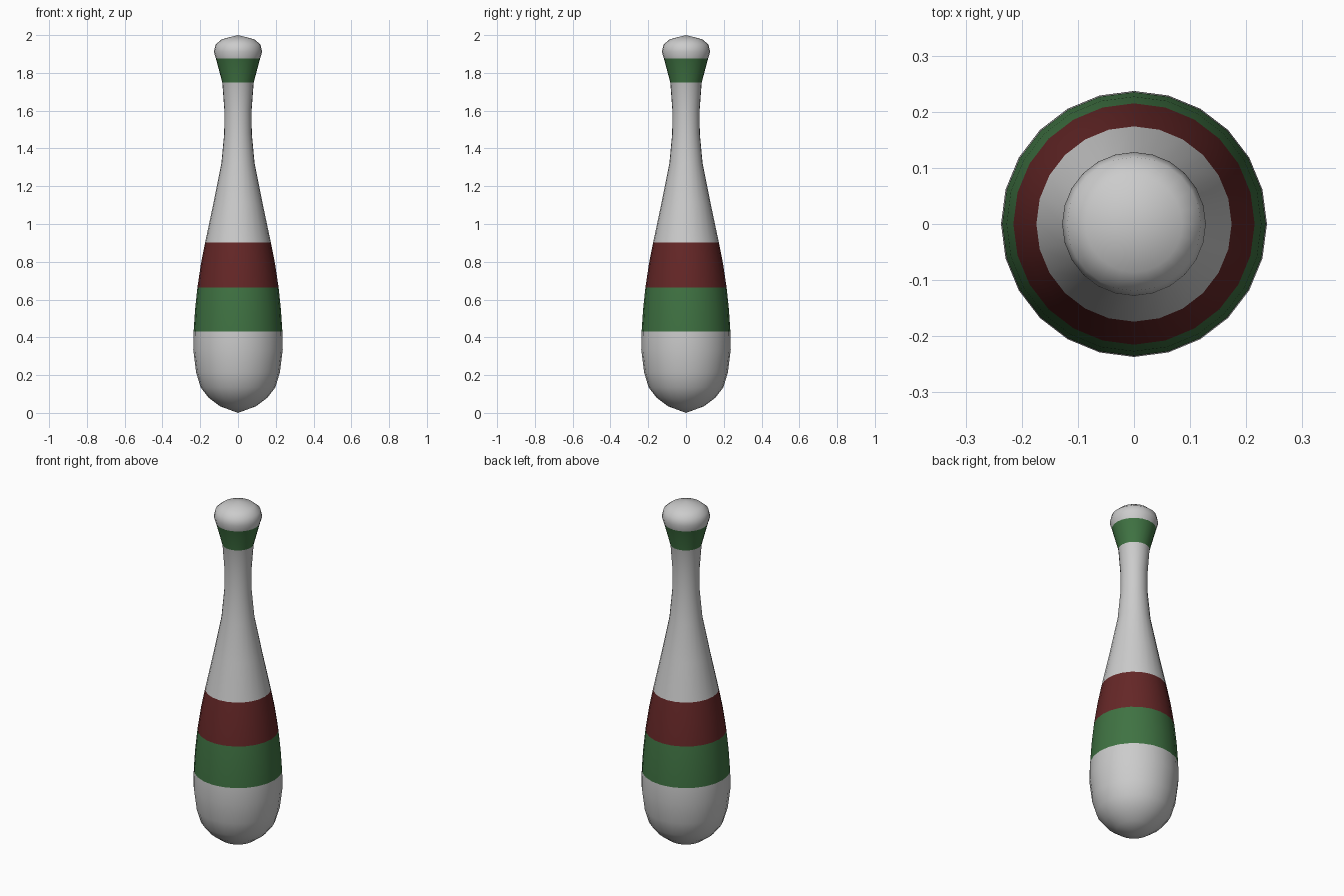
import bpy, bmesh
from math import cos, sin, tau

if "Cube" in bpy.data.objects:
    bpy.data.objects.remove(bpy.data.objects["Cube"])

SIDES = 24


def material(name, rgb):
    m = bpy.data.materials.new(name)
    m.diffuse_color = (*rgb, 1)
    m.use_nodes = True
    m.node_tree.nodes["Principled BSDF"].inputs["Base Color"].default_value = m.diffuse_color
    return m


white = material("white_paint", (0.8, 0.8, 0.8))
green = material("green_paint", (0.05, 0.17, 0.055))
red = material("red_paint", (0.13, 0.02, 0.02))

# Club outline as (radius, height), bottom to top
profile = [(0, 0), (0.095, 0.035), (0.155, 0.08), (0.198, 0.135), (0.222, 0.215),
           (0.237, 0.335), (0.235, 0.43), (0.227, 0.55), (0.215, 0.664),
           (0.196, 0.79), (0.174, 0.902), (0.13, 1.11), (0.088, 1.32),
           (0.073, 1.48), (0.072, 1.60), (0.083, 1.749), (0.117, 1.876),
           (0.128, 1.912), (0.119, 1.95), (0.086, 1.978), (0, 2)]

# Painted bands as (bottom, top, material slot)
bands = [(0.43, 0.664, 1), (0.664, 0.902, 2), (1.749, 1.876, 1)]


def slot_at(z):
    return next((s for lo, hi, s in bands if lo < z < hi), 0)


# Juggling club: lathe the outline, painting each ring of faces
bm = bmesh.new()
rings = [[bm.verts.new((r * cos(tau * i / SIDES), r * sin(tau * i / SIDES), z))
          for i in range(SIDES if r else 1)] for r, z in profile]
for (_, z0), (_, z1), low, high in zip(profile, profile[1:], rings, rings[1:]):
    for i in range(SIDES):
        j = (i + 1) % SIDES
        corners = [low[i % len(low)], low[j % len(low)],
                   high[j % len(high)], high[i % len(high)]]
        face = bm.faces.new(list(dict.fromkeys(corners)))
        face.smooth = True
        face.material_index = slot_at((z0 + z1) / 2)

mesh = bpy.data.meshes.new("club")
bm.to_mesh(mesh)
bm.free()
for m in (white, green, red):
    mesh.materials.append(m)
club = bpy.data.objects.new("club", mesh)
bpy.context.collection.objects.link(club)
